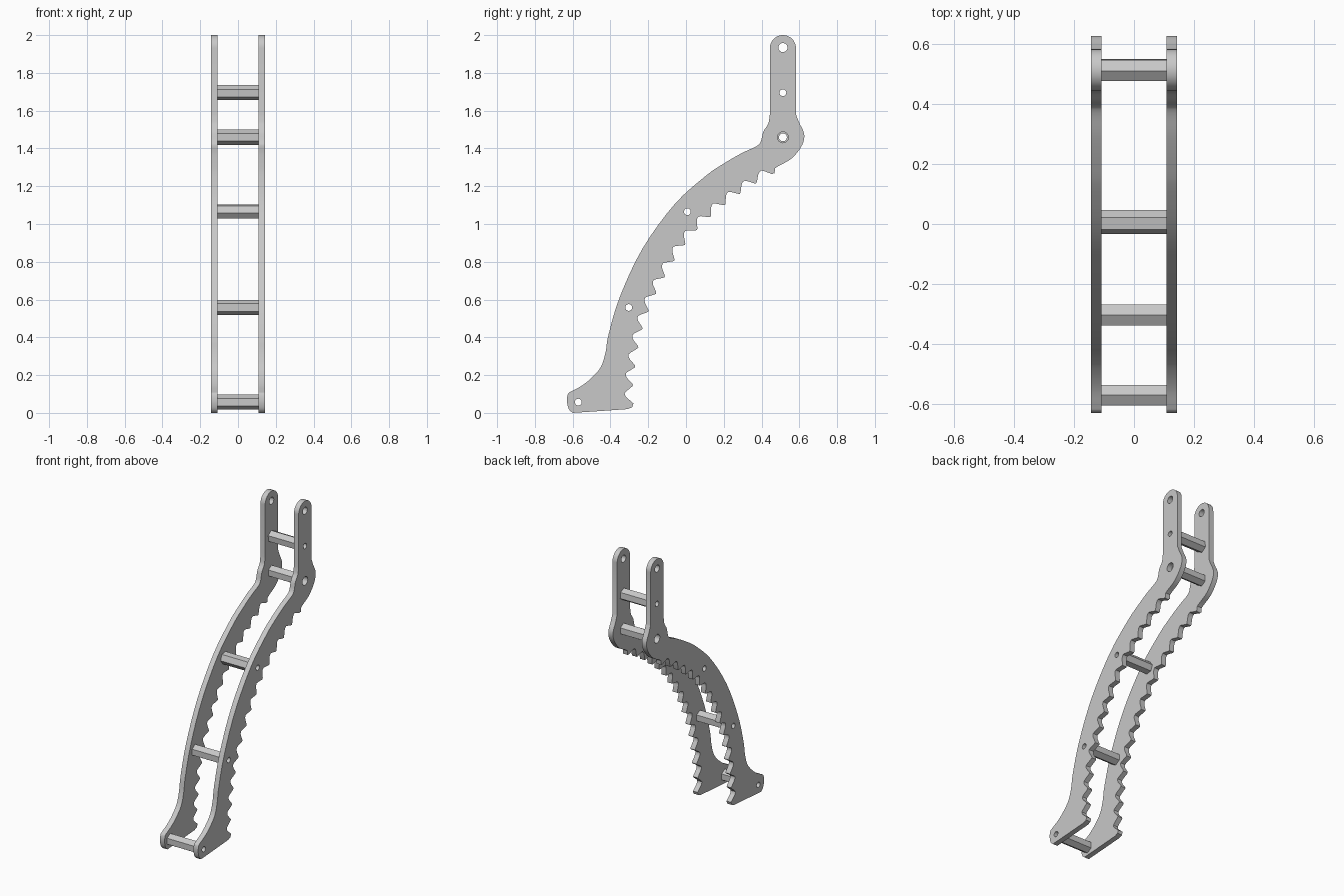
import bpy
from math import cos, sin, pi, radians
from mathutils import Matrix, Vector

if "Cube" in bpy.data.objects:
    bpy.data.objects.remove(bpy.data.objects["Cube"], do_unlink=True)

steel = bpy.data.materials.new("plain_grey_steel")
steel.use_nodes = True
grey = (0.58, 0.58, 0.58, 1)
steel.diffuse_color = grey
steel.node_tree.nodes["Principled BSDF"].inputs["Base Color"].default_value = grey

INNER, OUTER = 0.108, 0.143      # inner and outer x of each side plate
BORE = 0.018                     # small bolt holes


def arc(center, radius, start, end, steps):
    """Points along a circular arc, angles in degrees."""
    return [Vector(center) + radius * Vector((cos(a), sin(a)))
            for a in (radians(start + (end - start) * i / steps) for i in range(steps + 1))]


def circle(center, radius, sides=28, turn=0):
    return arc(center, radius, turn, turn + 360, sides)[:-1]


def smooth_path(points, steps):
    """Catmull-Rom curve through the given points."""
    p = [Vector(q) for q in points]
    p = [2 * p[0] - p[1]] + p + [2 * p[-1] - p[-2]]
    out = []
    for a, b, c, d in zip(p, p[1:], p[2:], p[3:]):
        for i in range(steps):
            t = i / steps
            out.append(b + (c - a) * t / 2 + (2 * a - 5 * b + 4 * c - d) * t**2 / 2
                       + (3 * b - a - 3 * c + d) * t**3 / 2)
    return out + [p[-2]]


def even_spacing(path, count):
    """Equally spaced points along a dense path."""
    total = sum((b - a).length for a, b in zip(path, path[1:]))
    step, walked, out = total / (count - 1), 0, [path[0]]
    for a, b in zip(path, path[1:]):
        walked += (b - a).length
        if walked >= step * len(out) and len(out) < count - 1:
            out.append(b)
    return out + [path[-1]]


def extrude_profile(name, loops, x_min, x_max):
    """Fill (y, z) loops, with inner loops as holes, and extrude along x."""
    curve = bpy.data.curves.new(name, "CURVE")
    curve.dimensions = "2D"
    curve.fill_mode = "BOTH"
    curve.extrude = (x_max - x_min) / 2
    for loop in loops:
        spline = curve.splines.new("POLY")
        spline.points.add(len(loop) - 1)
        for point, co in zip(spline.points, loop):
            point.co = (co.x, co.y, 0, 1)
        spline.use_cyclic_u = True
    obj = bpy.data.objects.new(name, curve)
    bpy.context.collection.objects.link(obj)
    bpy.ops.object.select_all(action="DESELECT")
    obj.select_set(True)
    bpy.context.view_layer.objects.active = obj
    bpy.ops.object.convert(target="MESH")
    obj = bpy.context.view_layer.objects.active
    axes = Matrix(((0, 0, 1, 0), (1, 0, 0, 0), (0, 1, 0, 0), (0, 0, 0, 1)))
    obj.data.transform(Matrix.Translation(((x_min + x_max) / 2, 0, 0)) @ axes)
    obj.data.materials.clear()
    obj.data.materials.append(steel)
    bpy.ops.object.shade_smooth_by_angle(angle=radians(30))
    return obj


# Front edge, from the foot up to the neck
front_edge = smooth_path([
    (-.6, 0), (-.62, .02), (-.63, .06), (-.625, .1), (-.605, .115), (-.55, .145),
    (-.495, .19), (-.45, .245), (-.425, .325), (-.41, .415), (-.35, .615),
    (-.23, .87), (-.06, 1.105), (.105, 1.255), (.2, 1.32), (.295, 1.375),
    (.37, 1.41), (.395, 1.435), (.41, 1.49), (.435, 1.53), (.444, 1.58)], 4)

# Rounded top and the back of the neck
top_edge = arc((.513, 1.931), .069, 180, 0, 24)
back_edge = smooth_path([
    (.582, 1.58), (.6, 1.535), (.625, 1.48), (.62, 1.43), (.59, 1.38),
    (.55, 1.34), (.495, 1.31), (.472, 1.295)], 4)

# Row of gripping teeth along the inner curve
tips = even_spacing(smooth_path([
    (.46, 1.265), (.285, 1.16), (.055, .965), (-.115, .715),
    (-.23, .445), (-.28, .15), (-.278, .05)], 60), 16)
teeth = [tips[0] + Vector((.008, 0))]
for tip, following in zip(tips, tips[1:]):
    pitch = following - tip
    inward = Vector((pitch.y, -pitch.x)).normalized()
    for along, depth in ((-.07, .003), (0, 0), (.07, .005), (.34, .038),
                         (.43, .045), (.56, .043), (.68, .034)):
        teeth.append(tip + pitch * along + inward * depth)
heel = [tips[-1], Vector((-.285, .03)), Vector((-.31, .02)), Vector((-.45, .01))]

outline = front_edge + top_edge + back_edge + teeth + heel

# Bolt positions: centre, plate hole radius, turn of the spacer's hexagon
pin_hole = ((.513, 1.934), .024)
spacers = {
    "upper_neck": ((.513, 1.695), BORE, 35),
    "lower_neck": ((.513, 1.459), .029, 30),
    "middle": ((.007, 1.065), BORE, 8),
    "lower": ((-.303, .558), BORE, 30),
    "foot": ((-.57, .057), BORE, 30),
}

# Side plates
holes = [circle(*pin_hole)] + [circle(c, r) for c, r, turn in spacers.values()]
for side, low, high in (("left", INNER, OUTER), ("right", -OUTER, -INNER)):
    extrude_profile(side + "_side_plate", [outline] + holes, low, high)

# Hexagonal spacer tubes between the plates
for name, (center, radius, turn) in spacers.items():
    extrude_profile(name + "_spacer",
                    [circle(center, .04, 6, turn), circle(center, min(radius, .021))],
                    -INNER, INNER)
